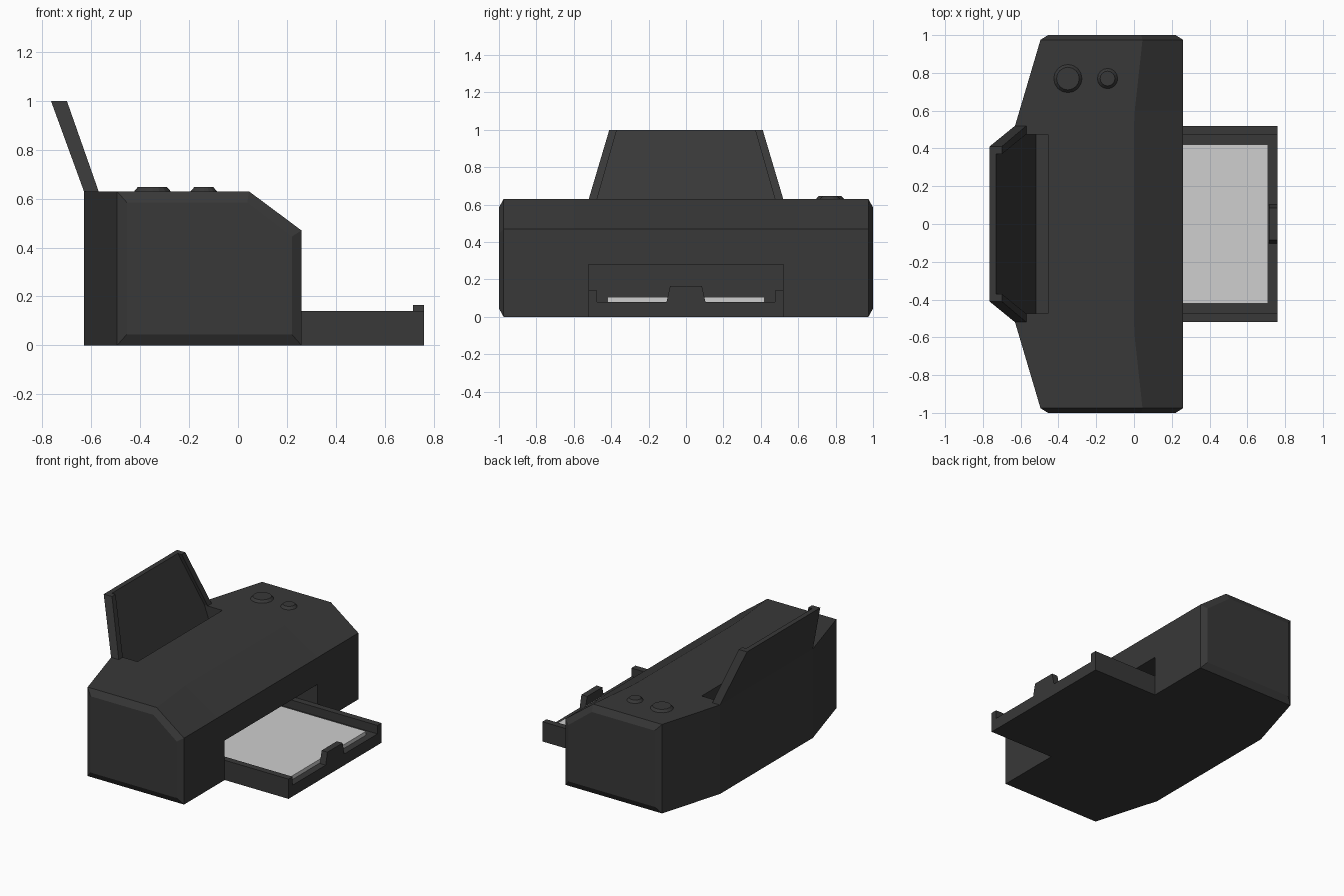
import bpy, bmesh

if "Cube" in bpy.data.objects:
    bpy.data.objects.remove(bpy.data.objects["Cube"])


def material(name, rgb):
    m = bpy.data.materials.new(name)
    m.diffuse_color = (*rgb, 1)
    m.use_nodes = True
    m.node_tree.nodes["Principled BSDF"].inputs["Base Color"].default_value = m.diffuse_color
    return m


CHARCOAL = material("charcoal plastic", (0.04, 0.04, 0.04))
PAPER = material("paper white", (0.62, 0.62, 0.62))


def loft(name, rings, mat):
    """Join rings of equal point count into a closed solid."""
    bm = bmesh.new()
    loops = [[bm.verts.new(p) for p in ring] for ring in rings]
    for a, b in zip(loops, loops[1:]):
        for i in range(len(a)):
            j = (i + 1) % len(a)
            bm.faces.new((a[i], a[j], b[j], b[i]))
    bm.faces.new(loops[0])
    bm.faces.new(loops[-1][::-1])
    bmesh.ops.recalc_face_normals(bm, faces=bm.faces)
    me = bpy.data.meshes.new(name)
    bm.to_mesh(me)
    bm.free()
    me.materials.append(mat)
    ob = bpy.data.objects.new(name, me)
    bpy.context.collection.objects.link(ob)
    return ob


def along_x(name, yz, x0, x1, mat):
    return loft(name, [[(x, y, z) for y, z in yz] for x in (x0, x1)], mat)


def along_y(name, xz, y0, y1, mat):
    return loft(name, [[(x, y, z) for x, z in xz] for y in (y0, y1)], mat)


def rect(a0, a1, b0, b1):
    return [(a0, b0), (a1, b0), (a1, b1), (a0, b1)]


# Body: side profiles lofted across the width, with chamfered ends
def section(y, back, front, low, shoulder, crease, top):
    return [(back, y, low), (front, y, low), (front, y, shoulder),
            (crease, y, top), (back, y, top)]


half = [(0.52, -0.63, 0.26, 0, 0.47, 0.0, 0.63),
        (0.6, -0.606, 0.26, 0, 0.47, 0.004, 0.63),
        (0.975, -0.495, 0.26, 0, 0.47, 0.045, 0.63),
        (1.0, -0.455, 0.22, 0.045, 0.445, 0.038, 0.585)]
stations = [(-s[0], *s[1:]) for s in reversed(half)] + half
body = loft("printer_body", [section(*s) for s in stations], CHARCOAL)

# Openings: output slot at the front, paper feed well on top
slot = along_x("output_slot_cutter", rect(-0.52, 0.52, -0.05, 0.28), -0.35, 0.4, CHARCOAL)
well = along_y("feed_well_cutter",
               [(-0.52, 0.42), (-0.455, 0.42), (-0.455, 0.7), (-0.62, 0.7)],
               -0.475, 0.475, CHARCOAL)
for cutter in (slot, well):
    mod = body.modifiers.new(cutter.name, 'BOOLEAN')
    mod.operation = 'DIFFERENCE'
    mod.solver = 'EXACT'
    mod.object = cutter
    cutter.hide_render = True
    cutter.hide_set(True)

# Output tray: shallow channel with raised side walls
along_x("output_tray",
        [(-0.52, 0), (0.52, 0), (0.52, 0.14), (0.475, 0.14), (0.475, 0.08),
         (-0.475, 0.08), (-0.475, 0.14), (-0.52, 0.14)], -0.35, 0.76, CHARCOAL)

# Paper stop tab on the tray's front lip
along_x("paper_stop", [(-0.105, 0.075), (0.105, 0.075), (0.085, 0.165), (-0.085, 0.165)],
        0.715, 0.76, CHARCOAL)

# Paper stack lying in the tray
along_x("paper_stack", rect(-0.42, 0.42, 0.075, 0.107), -0.33, 0.71, PAPER)


# Leaning paper support: channel section tapering upwards
def channel(z, back, inner, front, outer_y, inner_y):
    return [(x, y, z) for x, y in
            [(back, -outer_y), (back, outer_y), (front, outer_y), (front, inner_y),
             (inner, inner_y), (inner, -inner_y), (front, -inner_y), (front, -outer_y)]]


loft("paper_support", [channel(0.63, -0.63, -0.595, -0.57, 0.52, 0.475),
                       channel(1.0, -0.765, -0.73, -0.70, 0.41, 0.37)], CHARCOAL)

# Round buttons with bevelled rims
for name, x, r in (("large_button", -0.35, 0.081), ("small_button", -0.14, 0.06)):
    bpy.ops.mesh.primitive_cone_add(vertices=16, radius1=r, radius2=r - 0.021,
                                    depth=0.025, location=(x, 0.77, 0.635))
    button = bpy.context.object
    button.name = name
    button.data.materials.append(CHARCOAL)
